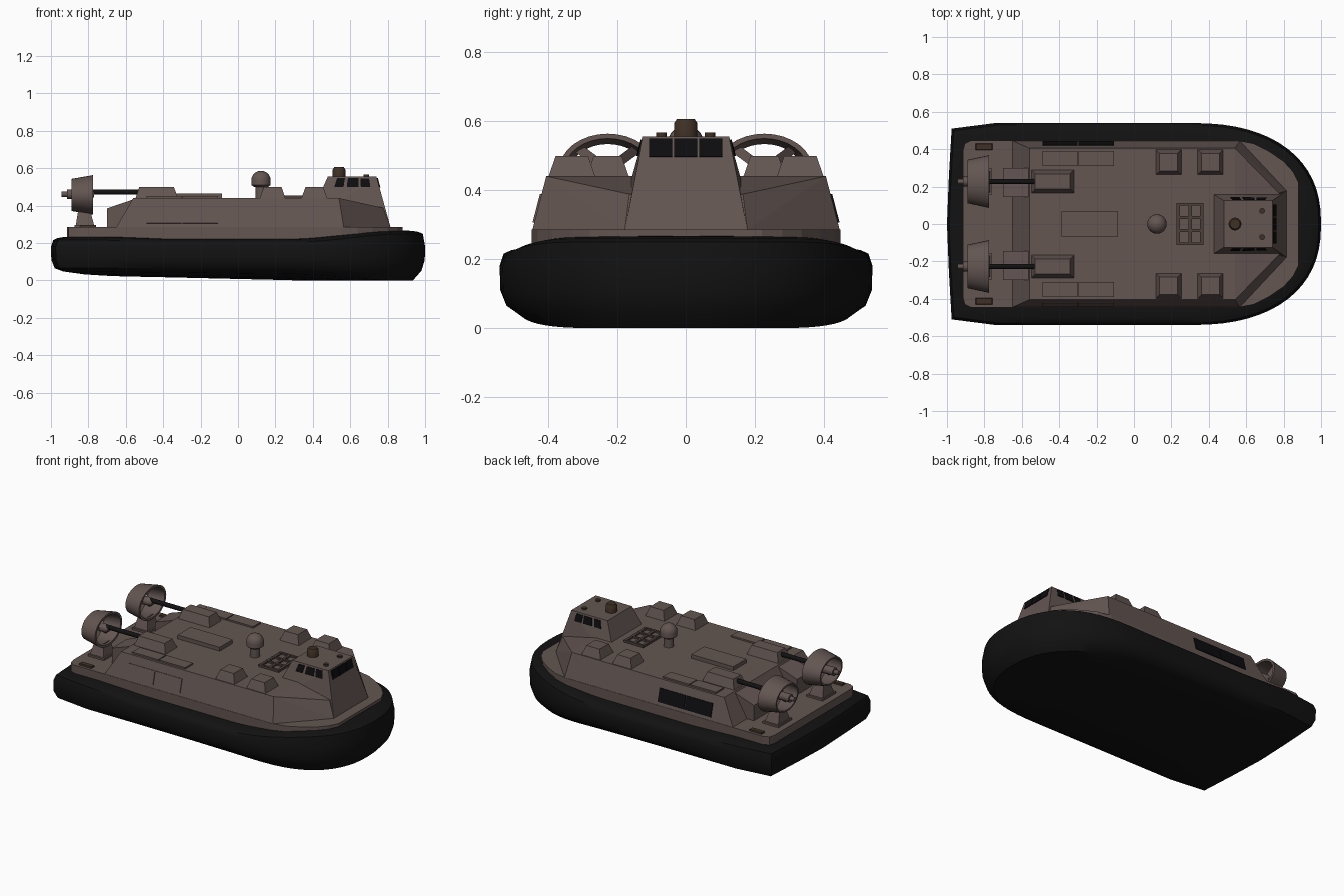
import bpy, bmesh, math
from mathutils import Vector

if "Cube" in bpy.data.objects:
    bpy.data.objects.remove(bpy.data.objects["Cube"])


def material(name, rgb):
    m = bpy.data.materials.new(name)
    m.diffuse_color = (*rgb, 1)
    m.use_nodes = True
    m.node_tree.nodes["Principled BSDF"].inputs["Base Color"].default_value = m.diffuse_color
    return m


HULL = material("hull grey brown", (0.125, 0.092, 0.083))
DARK = material("dark grille brown", (0.07, 0.05, 0.043))
RUBBER = material("black rubber", (0.006, 0.006, 0.006))
GLASS = material("black glass", (0.004, 0.004, 0.005))
BROWN = material("sensor brown", (0.05, 0.03, 0.018))


def finish(name, bm, mat, smooth=0):
    bmesh.ops.recalc_face_normals(bm, faces=bm.faces)
    me = bpy.data.meshes.new(name)
    bm.to_mesh(me)
    bm.free()
    me.materials.append(mat)
    ob = bpy.data.objects.new(name, me)
    bpy.context.collection.objects.link(ob)
    if smooth:
        bpy.ops.object.select_all(action='DESELECT')
        ob.select_set(True)
        bpy.context.view_layer.objects.active = ob
        bpy.ops.object.shade_smooth_by_angle(angle=math.radians(smooth))
    return ob


def solid(name, pts, mat=HULL):
    """Convex solid around the given corner points."""
    bm = bmesh.new()
    for p in pts:
        bm.verts.new(p)
    bmesh.ops.convex_hull(bm, input=bm.verts)
    bmesh.ops.dissolve_limit(bm, angle_limit=0.02, verts=bm.verts, edges=bm.edges)
    return finish(name, bm, mat)


def frustum(name, x0, x1, y0, y1, z0, z1, inset=0.0, mat=HULL):
    i = inset
    return solid(name, [(x, y, z0) for x in (x0, x1) for y in (y0, y1)] +
                 [(x, y, z1) for x in (x0 + i, x1 - i) for y in (y0 + i, y1 - i)], mat)


def loft(name, rings, mat=HULL, smooth=35, closed=False):
    """Skin between rings of points; capped unless the rings close on themselves."""
    bm = bmesh.new()
    vs = [[bm.verts.new(p) for p in r] for r in rings]
    n = len(vs[0])
    for k in range(len(vs) if closed else len(vs) - 1):
        a, b = vs[k], vs[(k + 1) % len(vs)]
        for i in range(n):
            j = (i + 1) % n
            bm.faces.new((a[i], a[j], b[j], b[i]))
    if not closed:
        bm.faces.new(vs[0])
        bm.faces.new(vs[-1])
    return finish(name, bm, mat, smooth)


def ring(c, ra, rb, axis, n=24):
    out = []
    for i in range(n):
        t = 2 * math.pi * i / n
        a, b = ra * math.cos(t), rb * math.sin(t)
        out.append((c[0] + a, c[1] + b, c[2]) if axis == 'z' else (c[0], c[1] + a, c[2] + b))
    return out


def turned(name, x, y, prof, mat=HULL, n=24):
    return loft(name, [ring((x, y, z), r, r, 'z', n) for r, z in prof], mat)


def plate(name, quad, mat, thick=0.005):
    q = [Vector(p) for p in quad]
    nrm = (q[1] - q[0]).cross(q[3] - q[0]).normalized() * thick
    return solid(name, [p + nrm for p in q] + [p - nrm * 0.5 for p in q], mat)


def mirrored(half):
    return half + [(x, -y) for x, y in reversed(half) if abs(y) > 1e-6]


# Inflated skirt: stacked outlines, raised at the bow, bulging underneath
half = [(1, 0)]
for i in range(1, 17):
    t = math.pi / 2 * i / 16
    half.append((0.3 + 0.7 * math.cos(t) ** 0.85, 0.54 * math.sin(t) ** 0.85))
half += [(0, 0.54), (-0.4, 0.54), (-0.74, 0.54), (-0.975, 0.51), (-0.99, 0.25), (-1, 0)]
outline = mirrored(half)


def skirt_z(x, z):
    s = min(max((x - 0.3) / 0.6, 0), 1)
    s = s * s * (3 - 2 * s)
    if z > 0.19:
        return z + 0.045 * s + (0.012 if x < -0.7 else 0)
    if z < 0.05:
        return max(0, z * (1 - 0.8 * s) + 0.002 - 0.01 * x)
    return z - (0.12 - z) * 0.25 * s if z < 0.12 else z


profile = [(0.13, 0.222), (0.07, 0.22), (0.035, 0.214), (0.012, 0.204), (0, 0.18), (0.002, 0.11),
           (0.02, 0.065), (0.065, 0.036), (0.18, 0.02), (0.33, 0.011), (0.5, 0.007)]
loft("skirt", [[(x * (1 - d), y * (1 - d / 0.54), skirt_z(x, z)) for x, y in outline]
               for d, z in profile], RUBBER, 40)

# Deck base standing in the skirt
deck = mirrored([(0.88, 0), (0.88, 0.22), (0.85, 0.28), (0.8, 0.335), (0.72, 0.39), (0.64, 0.43),
                 (0.55, 0.447), (-0.87, 0.447), (-0.905, 0.43), (-0.915, 0.39), (-0.915, 0)])
loft("deck_base", [[(x, y, z) for x, y in deck] for z in (0.18, 0.285)], HULL, 0)

# Main superstructure with chamfered bow
pts = []
for s in (1, -1):
    pts += [(-0.65, s * 0.445, 0.285), (0.565, s * 0.445, 0.285), (0.815, s * 0.178, 0.285),
            (-0.56, s * 0.405, 0.44), (0.54, s * 0.405, 0.44), (0.775, s * 0.165, 0.388)]
solid("superstructure", pts)

# Wheelhouse
ZB, ZT = 0.285, 0.555


def house(u, s, z):
    """Point on the wheelhouse side: u 0 back to 1 front, s side."""
    t = (z - ZB) / (ZT - ZB)
    xb, yb, xf, yf = 0.36 + 0.12 * t, 0.2 - 0.075 * t, 0.815 - 0.075 * t, 0.178 - 0.053 * t
    return (xb + (xf - xb) * u, s * (yb + (yf - yb) * u), z)


solid("wheelhouse", [house(u, s, z) for u in (0, 1) for s in (1, -1) for z in (ZB, ZT)])
for a, b in ((-0.105, -0.039), (-0.034, 0.034), (0.039, 0.105)):
    xl, xh = house(1, 1, 0.495)[0], house(1, 1, 0.547)[0]
    plate("front_window", [(xl, a, 0.495), (xl, b, 0.495), (xh, b, 0.547), (xh, a, 0.547)], GLASS)
for s in (1, -1):
    for a, b in ((0.2, 0.36), (0.42, 0.63), (0.67, 0.84)):
        q = [house(a, s, 0.498), house(b, s, 0.498), house(b, s, 0.545), house(a, s, 0.545)]
        plate("side_window", q if s < 0 else [q[1], q[0], q[3], q[2]], GLASS)
    turned("roof_light", 0.685, s * 0.07, [(0.015, 0.55), (0.015, 0.566)], BROWN, 12)
turned("roof_sensor", 0.54, 0, [(0.034, 0.55), (0.034, 0.593), (0.026, 0.605)], BROWN)

# Radome on its post
turned("radome_post", 0.123, 0, [(0.03, 0.435), (0.03, 0.505)])
turned("radome", 0.123, 0, [(0.035, 0.498), (0.052, 0.51), (0.052, 0.536)] +
       [(0.052 * math.cos(t), 0.536 + 0.05 * math.sin(t)) for t in (0.3, 0.6, 0.9, 1.2, 1.45)])

# Deck grille and centre panel
for y in (-0.105, -0.035, 0.035, 0.105):
    frustum("grille_bar", 0.227, 0.372, y - 0.007, y + 0.007, 0.435, 0.455, 0, DARK)
for x in (0.236, 0.3, 0.363):
    frustum("grille_rib", x - 0.009, x + 0.009, -0.112, 0.112, 0.435, 0.454, 0, DARK)
frustum("grille_base", 0.235, 0.365, -0.105, 0.105, 0.43, 0.444)
frustum("centre_panel", -0.388, -0.085, -0.067, 0.067, 0.435, 0.465)


def side(x, s, z):
    return (x, s * (0.445 - (z - 0.285) * 0.04 / 0.155), z)


for s in (1, -1):
    # Side windows on the back, plain doors on the front, panels on the roof edge
    for a, b in ((-0.49, -0.303), (-0.297, -0.108)):
        q = [side(a, s, 0.305), side(b, s, 0.305), side(b, s, 0.388), side(a, s, 0.388)]
        plate("wall_window" if s > 0 else "wall_door", q if s < 0 else [q[1], q[0], q[3], q[2]],
              GLASS if s > 0 else HULL)
        frustum("roof_panel", a, b, s * 0.31, s * 0.39, 0.435, 0.45)
    # Hatch boxes forward, engine boxes aft
    for name, x0, x1, y0, y1 in (("hatch_box", 0.115, 0.255, 0.262, 0.4),
                                 ("hatch_box", 0.338, 0.478, 0.262, 0.4),
                                 ("engine_box", -0.55, -0.32, 0.165, 0.29)):
        ya, yb = sorted((s * y0, s * y1))
        frustum(name, x0, x1, ya, yb, 0.435, 0.498, 0.022)
    # Sloped stern housing
    solid("stern_housing", [(x, s * y, z) for y in (0.145, 0.3) for x, z in
                            ((-0.7, 0.28), (-0.7, 0.385), (-0.54, 0.44), (-0.5, 0.28))])
    frustum("stern_hatch", -0.847, -0.757, s * 0.413 - 0.017, s * 0.413 + 0.017,
            0.28, 0.295, 0.002, BROWN)

    # Ducted propeller
    c, z = s * 0.227, 0.457
    loft("propeller_duct", [ring((x, c, z), ry, rz, 'x', 32) for x, ry, rz in
                            ((-0.775, 0.141, 0.106), (-0.89, 0.116, 0.086),
                             (-0.89, 0.106, 0.076), (-0.775, 0.125, 0.092))], HULL, 35, True)
    loft("propeller_hub", [ring((x, c, z + 0.004), r, r, 'x', 16) for x, r in
                           ((-0.945, 0.014), (-0.915, 0.014), (-0.915, 0.026), (-0.79, 0.026),
                            (-0.77, 0.016))])
    loft("drive_shaft", [ring((x, c, 0.473), 0.014, 0.014, 'x', 12) for x in (-0.8, -0.5)], RUBBER)
    for k in range(4):
        t = math.pi * (0.25 + k / 2)
        cy, cz = math.cos(t), math.sin(t)
        ey, ez = 0.118 * cy, 0.088 * cz
        solid("propeller_blade", [(-0.835 + dx, c + f * ey - w * cz, z + f * ez + w * cy)
                                  for f in (0.1, 1) for dx, w in
                                  ((-0.012, -0.014), (-0.006, -0.014), (0.012, 0.014), (0.006, 0.014))])
    # Pylon with foot plate
    frustum("pylon_foot", -0.875, -0.76, c - 0.07, c + 0.07, 0.28, 0.297)
    solid("pylon", [(x, c + y, 0.29) for x in (-0.868, -0.768) for y in (-0.06, 0.06)] +
          [(x, c + y, 0.372) for x in (-0.855, -0.79) for y in (-0.03, 0.03)])
